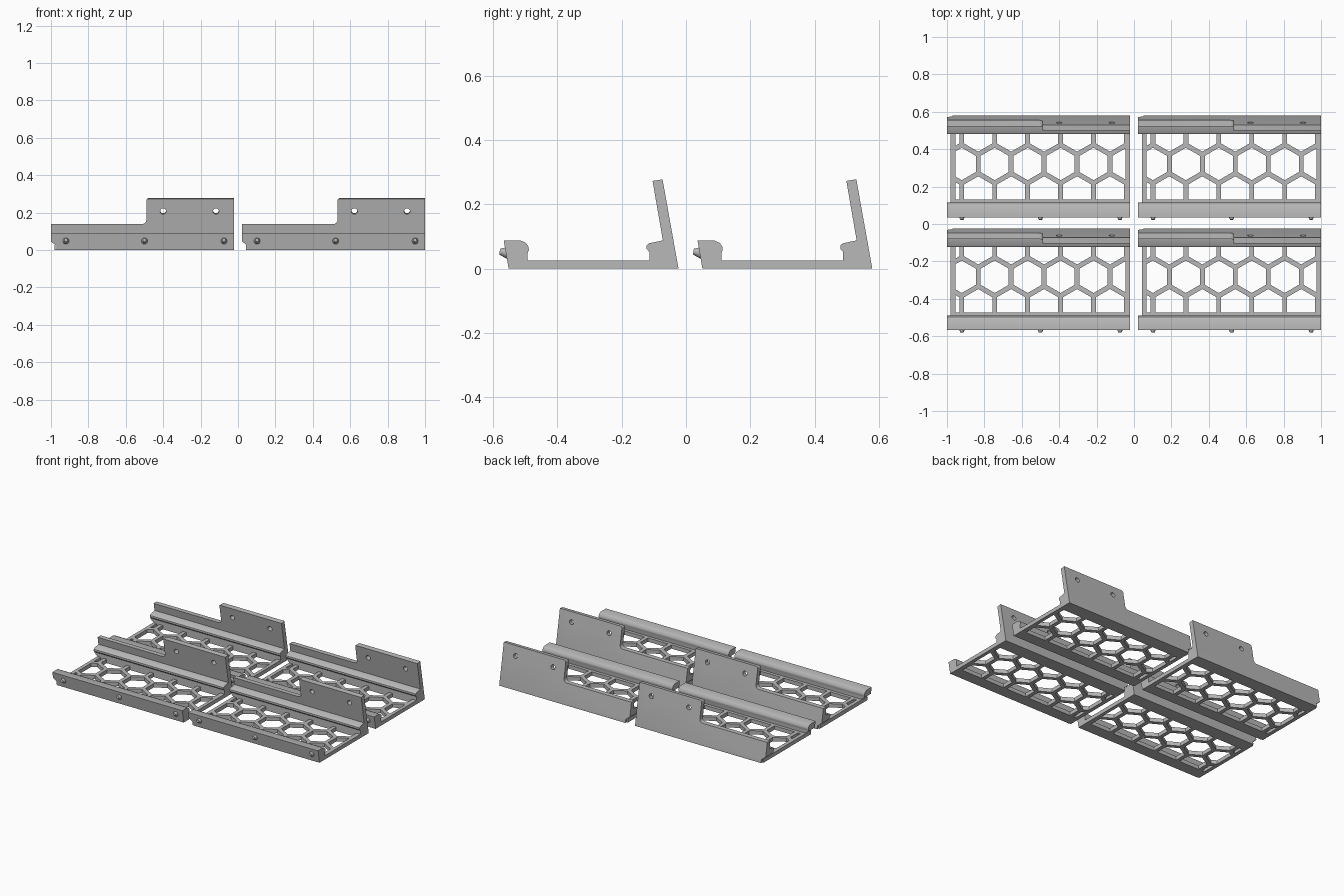
import bpy, bmesh, math
from mathutils import Matrix, Vector

if "Cube" in bpy.data.objects:
    bpy.data.objects.remove(bpy.data.objects["Cube"])

X0, X1 = -1.0, -0.022        # ends of the first panel
STEP_X, STEP_Y = 1.022, 0.603
THICK = 0.026

gray = bpy.data.materials.new("gray plastic")
gray.diffuse_color = (0.48, 0.48, 0.48, 1)
gray.use_nodes = True
gray.node_tree.nodes["Principled BSDF"].inputs["Base Color"].default_value = gray.diffuse_color


def add(name, bm):
    bmesh.ops.recalc_face_normals(bm, faces=bm.faces)
    me = bpy.data.meshes.new(name)
    bm.to_mesh(me)
    bm.free()
    ob = bpy.data.objects.new(name, me)
    bpy.context.collection.objects.link(ob)
    return ob


def prism(name, pts, axis, lo, hi):
    """Extrude a profile: (y, z) points along x, or (x, z) points along y."""
    bm = bmesh.new()
    place = (lambda a, b: (lo, a, b)) if axis == "x" else (lambda a, b: (a, lo, b))
    face = bm.faces.new([bm.verts.new(place(a, b)) for a, b in pts])
    new = bmesh.ops.extrude_face_region(bm, geom=[face])["geom"]
    move = Vector((hi - lo, 0, 0) if axis == "x" else (0, hi - lo, 0))
    bmesh.ops.translate(bm, vec=move, verts=[v for v in new if isinstance(v, bmesh.types.BMVert)])
    return add(name, bm)


def cone(name, center, r1, r2, depth, tilt):
    """Round peg whose narrow end points toward -y."""
    bm = bmesh.new()
    m = Matrix.Translation(center) @ Matrix.Rotation(math.pi / 2 + tilt, 4, "X")
    bmesh.ops.create_cone(bm, cap_ends=True, segments=20, radius1=r1, radius2=r2,
                          depth=depth, matrix=m)
    return add(name, bm)


def bake(ob):
    dg = bpy.context.evaluated_depsgraph_get()
    me = bpy.data.meshes.new_from_object(ob.evaluated_get(dg))
    me.name = ob.name
    return me


def cut(ob, cutters):
    for c in cutters:
        mod = ob.modifiers.new("cut", "BOOLEAN")
        mod.operation, mod.object, mod.solver = "DIFFERENCE", c, "EXACT"
    me = bake(ob)
    ob.modifiers.clear()
    ob.data = me
    for c in cutters:
        bpy.data.objects.remove(c)


def arc(cx, cz, r, a0, a1, n=5):
    return [(cx + r * math.cos(math.radians(a0 + (a1 - a0) * i / n)),
             cz + r * math.sin(math.radians(a0 + (a1 - a0) * i / n))) for i in range(n + 1)]


def notch():
    """Relief under the left end of each rail."""
    return prism("notch_cutter", [(-1.1, -0.1), (-0.97, -0.1), (-0.97, 0.022),
                                  (-1.001, 0.046), (-1.1, 0.046)], "y", -1, 0.5)


parts = []

# Front rail with rounded inner shoulder
front = prism("front_rail", [(-0.553, 0), (-0.568, 0.087), (-0.514, 0.087), (-0.499, 0.08),
                             (-0.491, 0.068), (-0.490, 0.058), (-0.494, 0.048), (-0.494, 0)],
              "x", X0, X1)
cut(front, [notch()])
parts.append(front)

# Leaning rear wall with foot, stepped down on the left, two screw holes
rear = prism("rear_wall", [(-0.025, 0), (-0.025, 0.004), (-0.074, 0.278), (-0.105, 0.273),
                           (-0.073, 0.088), (-0.116, 0.079), (-0.123, 0.073), (-0.124, 0.062),
                           (-0.115, 0.052), (-0.115, 0)], "x", X0, X1)
step = [(-1.1, 0.139)] + arc(-0.512, 0.161, 0.022, -90, 0) + arc(-0.476, 0.264, 0.014, 180, 90)
step += [(-0.476, 0.35), (-1.1, 0.35)]
holes = [cone("hole_cutter", (x, -0.077, 0.21), 0.016, 0.016, 0.2, math.radians(10))
         for x in (-0.4, -0.118)]
cut(rear, [notch(), prism("step_cutter", step, "y", -0.3, 0.3)] + holes)
parts.append(rear)

# Locating pegs on the front face
for x in (-0.92, -0.5, -0.075):
    parts.append(cone("peg", (x, -0.568, 0.051), 0.019, 0.009, 0.026, math.radians(-8)))


# Floor grid: hexagon openings trimmed to the frame
def clip(poly, axis, limit, sign):
    out = []
    for p, q in zip(poly, poly[1:] + poly[:1]):
        dp, dq = sign * (p[axis] - limit), sign * (q[axis] - limit)
        if dp >= 0:
            out.append(p)
        if (dp >= 0) != (dq >= 0):
            t = dp / (dp - dq)
            out.append(tuple(a + (b - a) * t for a, b in zip(p, q)))
    return out


PITCH, WALL = 0.1762, 0.026
ROW = PITCH * math.sqrt(3) / 2
R = (PITCH - WALL) / math.sqrt(3)
loops = [[(-0.98, -0.55), (X1, -0.55), (X1, -0.04), (-0.98, -0.04)]]
for row in (-1, 0, 1):
    for col in range(-1, 7):
        cx = -0.921 + PITCH * (col + 0.5 * abs(row))
        cy = -0.283 + ROW * row
        poly = [(cx + R * math.sin(k * math.pi / 3), cy + R * math.cos(k * math.pi / 3))
                for k in range(6)]
        for axis, limit, sign in ((0, -0.955, 1), (0, -0.045, -1), (1, -0.473, 1), (1, -0.113, -1)):
            poly = clip(poly, axis, limit, sign)
        if len(poly) > 2 and max(p[0] for p in poly) - min(p[0] for p in poly) > 0.005:
            loops.append(poly)

cu = bpy.data.curves.new("floor_curve", "CURVE")
cu.dimensions, cu.fill_mode, cu.extrude = "2D", "BOTH", THICK / 2
for pts in loops:
    sp = cu.splines.new("POLY")
    sp.points.add(len(pts) - 1)
    for p, (x, y) in zip(sp.points, pts):
        p.co = (x, y, 0, 1)
    sp.use_cyclic_u = True
tmp = bpy.data.objects.new("floor_curve", cu)
bpy.context.collection.objects.link(tmp)
bm = bmesh.new()
bm.from_mesh(bake(tmp))
bmesh.ops.remove_doubles(bm, verts=bm.verts, dist=1e-5)
bmesh.ops.translate(bm, vec=(0, 0, THICK / 2), verts=bm.verts)
bpy.data.objects.remove(tmp)
parts.append(add("hex_floor", bm))

# Lay out four identical panels
for ob in parts:
    ob.data.materials.clear()
    ob.data.materials.append(gray)
    for i in range(4):
        inst = ob if i == 0 else ob.copy()
        if i:
            bpy.context.collection.objects.link(inst)
        inst.location = (STEP_X * (i % 2), STEP_Y * (i // 2) + 0.001, 0)

# Smooth the small rounds, keep the hard edges
bpy.ops.object.select_all(action="DESELECT")
for ob in parts:
    ob.select_set(True)
bpy.context.view_layer.objects.active = parts[0]
bpy.ops.object.shade_smooth_by_angle(angle=math.radians(30))
